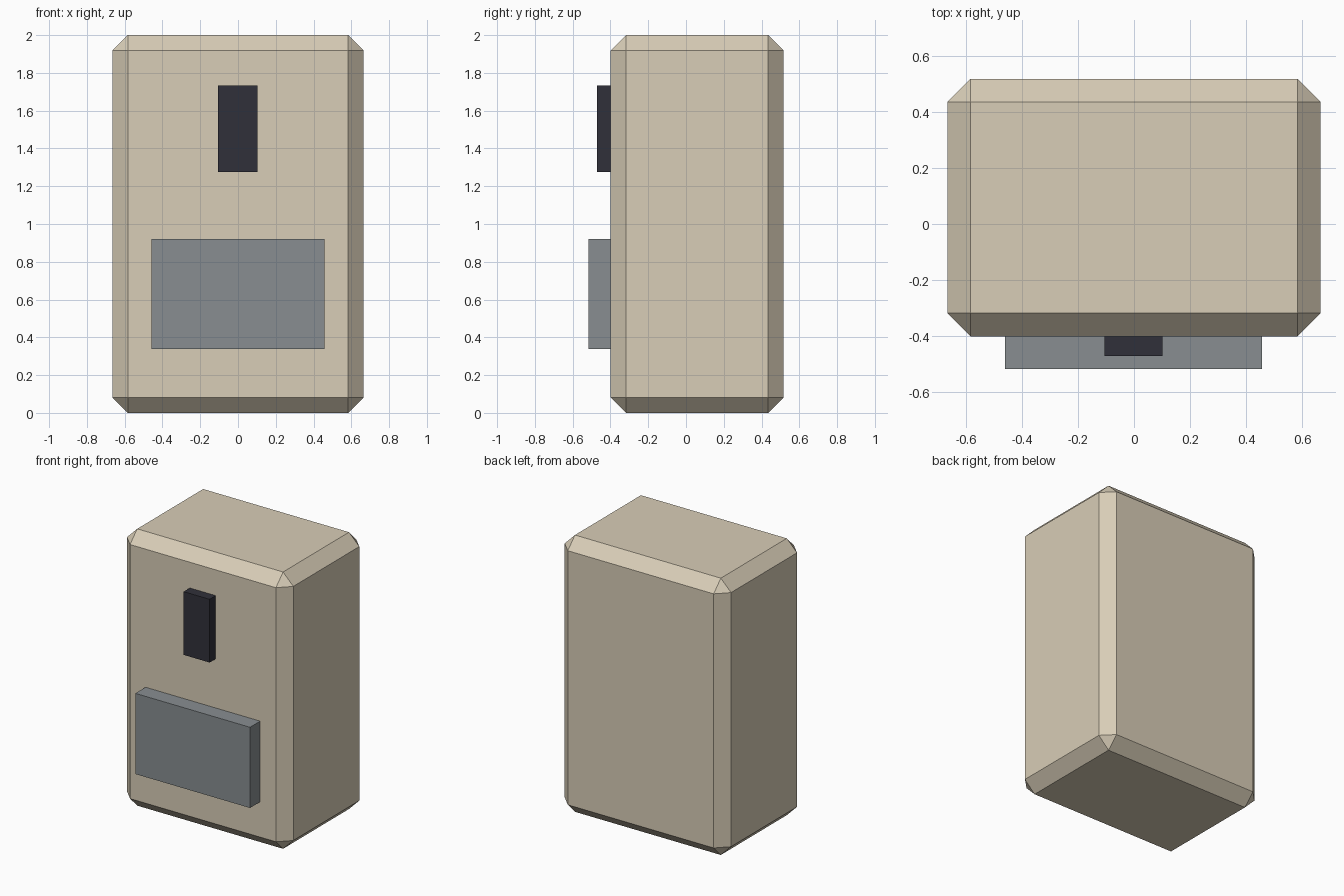
import bpy

if "Cube" in bpy.data.objects:
    bpy.data.objects.remove(bpy.data.objects["Cube"])


def material(name, rgb):
    m = bpy.data.materials.new(name)
    m.diffuse_color = (*rgb, 1.0)
    m.use_nodes = True
    m.node_tree.nodes["Principled BSDF"].inputs["Base Color"].default_value = m.diffuse_color
    return m


def box(name, lo, hi, mat):
    """Box between two opposite corners."""
    centre = [(a + b) / 2 for a, b in zip(lo, hi)]
    bpy.ops.mesh.primitive_cube_add(size=1, location=centre)
    ob = bpy.context.object
    ob.name = name
    ob.scale = [b - a for a, b in zip(lo, hi)]
    bpy.ops.object.transform_apply(location=False, rotation=False, scale=True)
    ob.data.materials.append(mat)
    return ob


beige = material("beige", (0.687, 0.610, 0.472))
grey = material("slate grey", (0.246, 0.270, 0.283))
dark = material("near black", (0.030, 0.030, 0.042))

# Main casing with a single flat chamfer on every edge
casing = box("casing", (-0.665, -0.40, 0), (0.665, 0.517, 2.0), beige)
bevel = casing.modifiers.new("chamfer", 'BEVEL')
bevel.width = 0.082
bevel.segments = 1

# Plates standing out from the front, seated slightly into the casing
box("lower_panel", (-0.459, -0.516, 0.337), (0.457, -0.39, 0.92), grey)
box("upper_slot", (-0.105, -0.47, 1.275), (0.102, -0.39, 1.732), dark)
